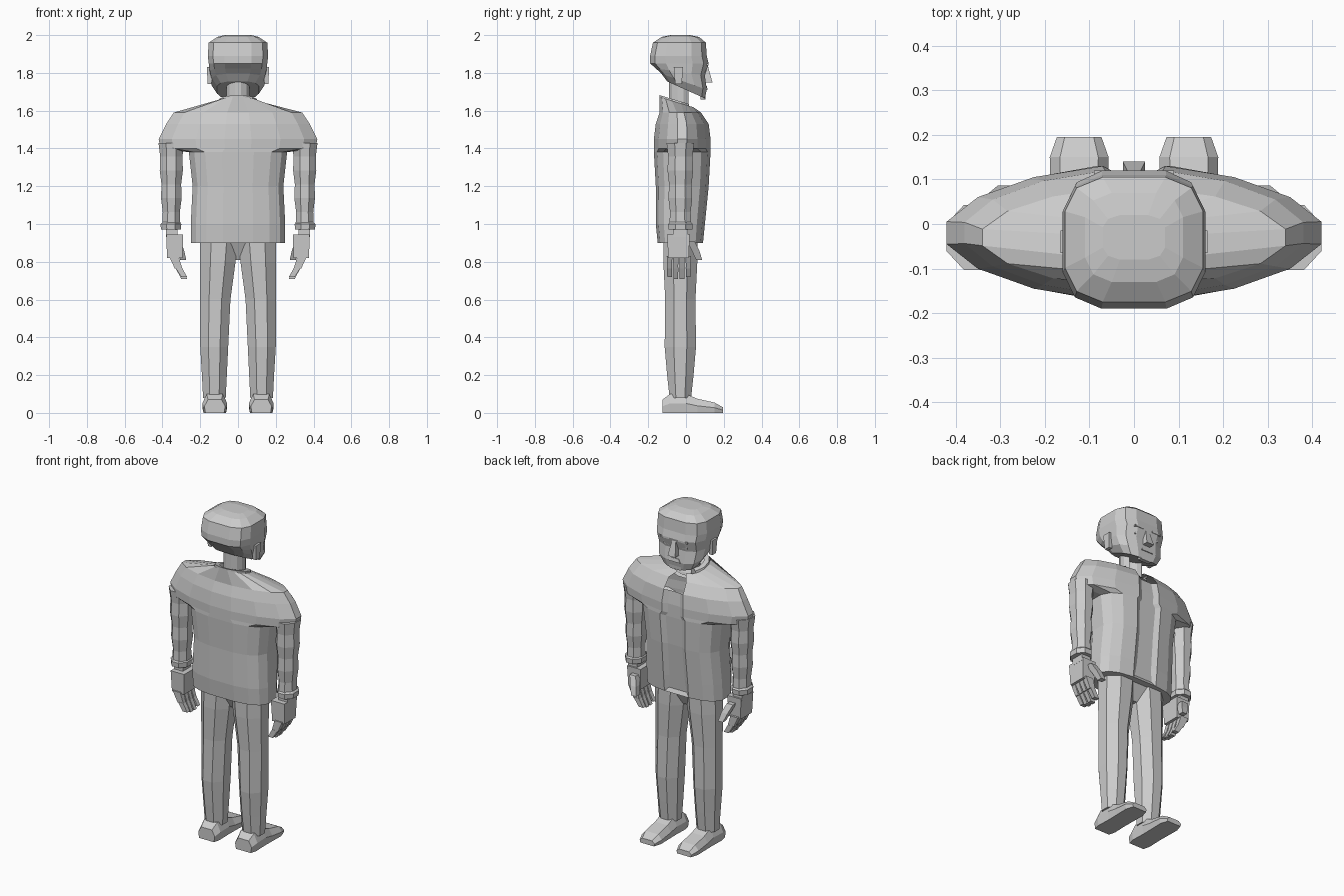
import bpy, bmesh
from math import cos, sin, pi, copysign

if "Cube" in bpy.data.objects:
    bpy.data.objects.remove(bpy.data.objects["Cube"])

grey = bpy.data.materials.new("plain grey")
grey.use_nodes = True
colour = (.6, .6, .6, 1)
grey.diffuse_color = colour
grey.node_tree.nodes["Principled BSDF"].inputs["Base Color"].default_value = colour


def loft(name, rings, mirror=False, capped=True, skip=None, recess=None):
    """Skin a stack of equal rings into one flat-shaded part."""
    bm = bmesh.new()
    rows = [[bm.verts.new(point) for point in ring] for ring in rings]
    count = len(rows[0])
    sunk = []
    for band, (low, high) in enumerate(zip(rows, rows[1:])):
        for column in range(count):
            if skip and skip(band, column):
                continue
            after = (column + 1) % count
            face = bm.faces.new((low[column], low[after], high[after], high[column]))
            if column == recess:
                sunk.append(face)
    bm.faces.new(rows[0][::-1])
    if capped:
        bm.faces.new(rows[-1])
    bmesh.ops.recalc_face_normals(bm, faces=bm.faces)
    if sunk:
        bmesh.ops.inset_region(bm, faces=sunk, thickness=.03, depth=-.015)
    mesh = bpy.data.meshes.new(name)
    bm.to_mesh(mesh)
    bm.free()
    mesh.materials.append(grey)
    part = bpy.data.objects.new(name, mesh)
    bpy.context.collection.objects.link(part)
    if mirror:
        part.modifiers.new("mirror", 'MIRROR')
    return part


def outline(z, y, width, depth, x=0, sides=8, power=1.0, lean=0.0):
    """Horizontal ring: low power is boxy, high power is pointed at the sides."""
    ring = []
    reach = cos(pi / sides) ** power
    for step in range(sides):
        angle = (step * 2 + 1) * pi / sides
        c, s = cos(angle), sin(angle)
        px = x + copysign(abs(c) ** power, c) * width / reach
        py = y + copysign(abs(s) ** power, s) * depth / reach
        ring.append((px, py, z - lean * py))
    return ring


def bar(name, start, end, width, depth, taper=1.0, mirror=True):
    """Block running from start to end, its end section scaled by taper."""
    rings = []
    for (x, y, z), scale in ((start, taper), (end, 1)):
        w, d = width * scale / 2, depth * scale / 2
        rings.append([(x - w, y - d, z), (x + w, y - d, z), (x + w, y + d, z), (x - w, y + d, z)])
    return loft(name, rings, mirror)


# Jacket: boxy body, pointed broad shoulders, sunken front strip, open throat
body = [(.9, -.03, .25, .12), (1, -.03, .25, .13), (1.2, -.02, .24, .14), (1.38, -.02, .26, .15)]
shoulders = [(1.4, -.02, .41, .15), (1.45, -.02, .42, .15), (1.53, -.02, .38, .14), (1.59, -.03, .34, .11)]
jacket = [outline(*row, sides=16, power=.7) for row in body]
jacket += [outline(*row, sides=16, power=1.1) for row in shoulders]
jacket.append(outline(1.63, -.05, .1, .09, sides=16, power=.8, lean=.3))
front = 3
loft("jacket", jacket, capped=False, recess=front,
     skip=lambda band, column: column == front and band > 5)


# Collar and neck, open at the throat
def throat(band, column):
    return column in (1, 2, 3)


collar = [(1.6, .11, .09), (1.64, .1, .09), (1.64, .07, .07)]
loft("collar", [outline(z, -.05, w, d, sides=12, lean=.3) for z, w, d in collar],
     capped=False, skip=throat)
loft("neck", [outline(z, -.03, .06, .06, sides=12) for z in (1.6, 1.77)],
     capped=False, skip=throat)

# Head: jaw leaning up towards the back, full skull, flat crown
jaw = [outline(1.71, 0, .11, .1, sides=12, power=.6, lean=.45),
       outline(1.75, -.01, .14, .12, sides=12, power=.6, lean=.35),
       outline(1.8, -.03, .15, .13, sides=12, power=.6, lean=.15)]
skull = [(1.85, -.035, .155, .155), (1.89, -.04, .16, .15), (1.96, -.035, .155, .14),
         (1.99, -.03, .11, .1), (2, -.03, .07, .05)]
loft("head", jaw + [outline(*row, sides=12, power=.6) for row in skull])

# Face details
bar("nose", (0, .1, 1.84), (0, .11, 1.75), .05, .06, taper=.5, mirror=False)
bar("lips", (0, .1, 1.73), (0, .1, 1.71), .08, .03, taper=.7, mirror=False)
bar("chin", (0, .09, 1.66), (0, .09, 1.7), .09, .03, taper=.8, mirror=False)
bar("eyes", (.06, .1, 1.8), (.06, .1, 1.82), .04, .01)
bar("eyebrows", (.06, .11, 1.84), (.06, .11, 1.85), .06, .02)
bar("ears", (.15, -.04, 1.74), (.15, -.04, 1.83), .03, .05, taper=.7)

# Sleeves with soft folds at elbow and forearm, then flared cuffs
sleeve = []
for step in range(7):
    t = step / 6
    fold = .003 * (-1) ** step
    sleeve.append(outline(1.43 - .44 * t, -.03, .065 - .02 * t + fold, .07 - .015 * t + fold, x=.353))
loft("sleeves", sleeve, mirror=True)
cuff = [(1.01, .045), (1, .055), (.97, .053)]
loft("cuffs", [outline(z, -.03, w, w + .01, x=.355) for z, w in cuff], mirror=True)

# Hands with fingers curling inwards
bar("wrists", (.35, -.03, .93), (.35, -.03, .98), .06, .08)
bar("palms", (.335, -.04, .82), (.335, -.04, .945), .09, .12, taper=.9)
for place, finger in enumerate(("little", "ring", "middle", "index")):
    y = -.087 + place * .033
    tip = .71 if finger in ("ring", "middle") else .72
    bar(finger + "_finger_bases", (.315, y, .765), (.34, y, .83), .05, .03, taper=.8)
    bar(finger + "_finger_tips", (.285, y, tip), (.315, y, .77), .035, .027, taper=.9)
bar("thumb_bases", (.305, .05, .86), (.325, .025, .91), .04, .04)
bar("thumb_tips", (.29, .07, .81), (.305, .05, .86), .04, .04, taper=.8)

# Trousers: short hip block and two tapering legs
bar("hips", (0, -.025, .81), (0, -.025, .92), .32, .17, taper=.4, mirror=False)
leg = [(.93, .1, .1, .09), (.8, .107, .094, .09), (.6, .12, .08, .08),
       (.35, .126, .074, .083), (.2, .125, .066, .07), (.08, .125, .06, .057)]
loft("trouser_legs", [outline(z, -.03, w, d, x=x) for z, x, w, d in leg], mirror=True)


# Shoes, skinned from heel to toe
def shoe_ring(y, width, height):
    right = [(width * .9, 0), (width, height / 2), (width * .65, height)]
    left = [(-x, z) for x, z in reversed(right)]
    return [(.123 + x, y, z) for x, z in right + left]


shoe = [(-.125, .055, .07), (-.085, .066, .1), (0, .063, .1), (.06, .064, .075),
        (.15, .066, .055), (.195, .05, .03)]
loft("shoes", [shoe_ring(*row) for row in shoe], mirror=True)
